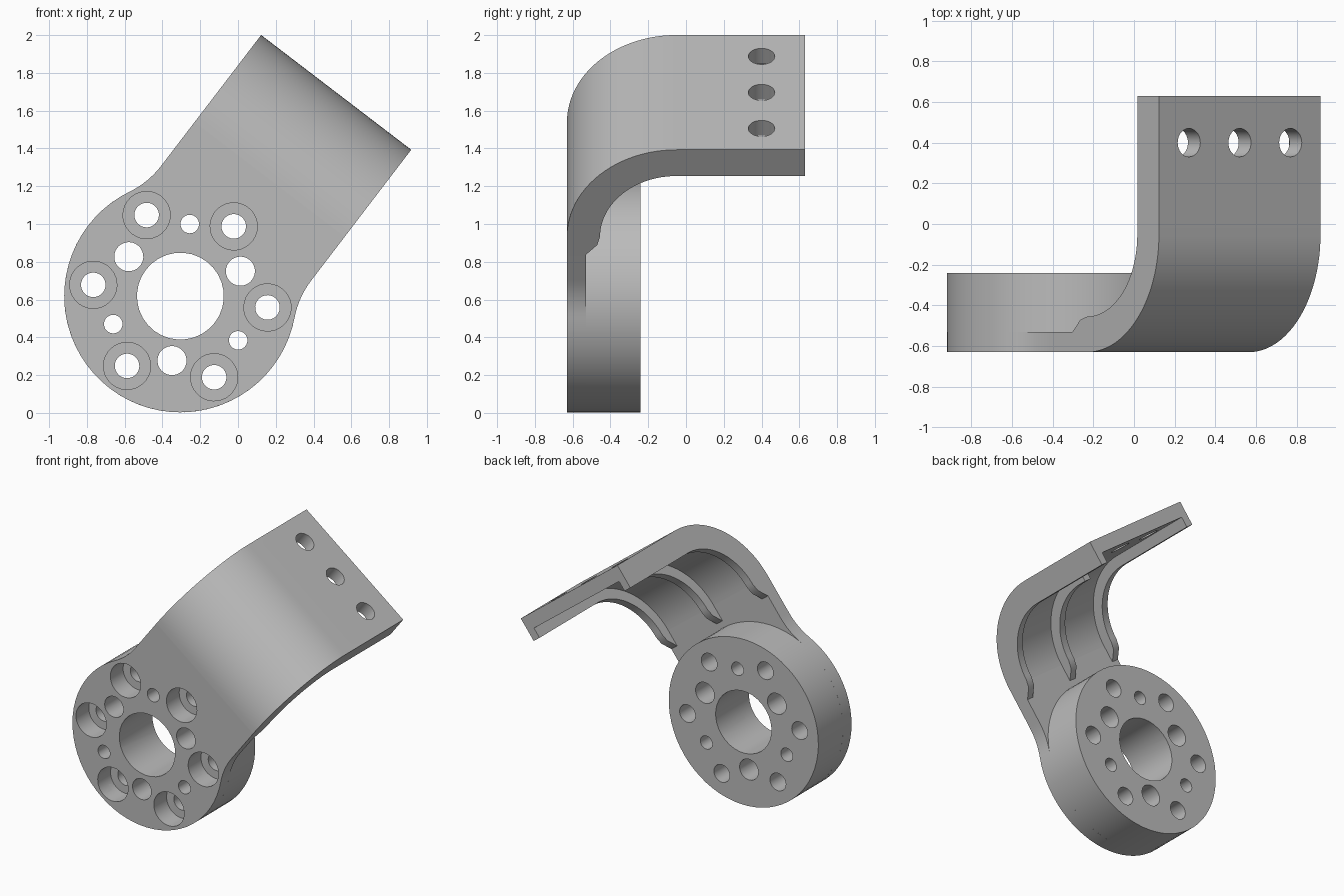
import bpy, bmesh
from math import cos, sin, radians, pi, hypot, atan2, degrees
from mathutils import Matrix, Vector

if "Cube" in bpy.data.objects:
    bpy.data.objects.remove(bpy.data.objects["Cube"])

# Working frame: X across the arm, Z along it, Y depth, origin at the disc centre
PLACE = Matrix.Translation((-0.305, 0, 0.618)) @ Matrix.Rotation(radians(37.4), 4, 'Y')
FRONT, BACK, END = -0.63, -0.24, 0.63
DISC_R, HALF_W, REACH = 0.615, 0.5, 1.358
SKIN, RIB_T, RIB_W = 0.10, 0.175, 0.06
BEND_R, FILLET_R = 0.58, 0.47
BEND_Y, BEND_Z = FRONT + BEND_R, REACH - BEND_R

grey = bpy.data.materials.new("plain grey")
grey.use_nodes = True
grey.diffuse_color = (0.5, 0.5, 0.5, 1)
grey.node_tree.nodes["Principled BSDF"].inputs["Base Color"].default_value = (0.5, 0.5, 0.5, 1)


def arc(cx, cy, r, a0, a1, n):
    return [(cx + r * cos(radians(a0 + (a1 - a0) * i / n)),
             cy + r * sin(radians(a0 + (a1 - a0) * i / n))) for i in range(n + 1)]


def make_object(name, bm):
    bmesh.ops.recalc_face_normals(bm, faces=bm.faces)
    mesh = bpy.data.meshes.new(name)
    bm.to_mesh(mesh)
    bm.free()
    mesh.materials.append(grey)
    obj = bpy.data.objects.new(name, mesh)
    bpy.context.collection.objects.link(obj)
    return obj


def prism(name, profile, axis, start, end):
    """Extrude a profile along X (profile in YZ) or along Y (profile in XZ)."""
    bm = bmesh.new()
    place = (lambda p: (start, p[0], p[1])) if axis == 'X' else (lambda p: (p[0], start, p[1]))
    step = Vector((end - start, 0, 0)) if axis == 'X' else Vector((0, end - start, 0))
    face = bm.faces.new([bm.verts.new(place(p)) for p in profile])
    new = bmesh.ops.extrude_face_region(bm, geom=[face], use_keep_orig=True)
    bmesh.ops.translate(bm, vec=step, verts=[v for v in new["geom"] if isinstance(v, bmesh.types.BMVert)])
    return make_object(name, bm)


def cutter(name, holes, axis):
    """Cylinders given as (centre, radius, length)."""
    bm = bmesh.new()
    turn = Matrix.Rotation(pi / 2, 4, 'X') if axis == 'Y' else Matrix()
    for centre, r, length in holes:
        bmesh.ops.create_cone(bm, cap_ends=True, segments=32, radius1=r, radius2=r, depth=length,
                              matrix=Matrix.Translation(centre) @ turn)
    obj = make_object(name, bm)
    obj.hide_render = True
    return obj


def cut(obj, tools):
    bpy.context.view_layer.objects.active = obj
    for tool in tools:
        mod = obj.modifiers.new("holes", 'BOOLEAN')
        mod.operation, mod.solver, mod.object = 'DIFFERENCE', 'EXACT', tool
        bpy.ops.object.modifier_apply(modifier=mod.name)


# Front plate: round base flowing through concave fillets into the arm
fx = HALF_W + FILLET_R
fz = ((DISC_R + FILLET_R) ** 2 - fx ** 2) ** 0.5
t = degrees(atan2(fz, fx))
outline = [(HALF_W, BEND_Z), (-HALF_W, BEND_Z)]
outline += arc(-fx, fz, FILLET_R, 0, -t, 8)
outline += arc(0, 0, DISC_R, 180 - t, 360 + t, 44)[1:-1]
outline += arc(fx, fz, FILLET_R, 180 + t, 180, 8)
front_plate = prism("front_plate", outline, 'Y', FRONT, FRONT + SKIN)

# Thick disc behind the plate
disc = prism("mounting_disc", arc(0, 0, DISC_R, 0, 360, 64)[:-1], 'Y', FRONT + SKIN, BACK)

# Bent arm
outer = arc(BEND_Y, BEND_Z, BEND_R, 180, 90, 24)
inner = arc(BEND_Y, BEND_Z, BEND_R - SKIN, 90, 180, 24)
arm = prism("bent_arm", outer + [(END, REACH), (END, REACH - SKIN)] + inner,
            'X', -HALF_W, HALF_W)


# Stiffening ribs inside the bend
def rib(name, x, end):
    lower = arc(BEND_Y, BEND_Z, BEND_R - RIB_T, 90, 180, 24)
    foot = [(FRONT + 0.16, BEND_Z - 0.055), (FRONT + SKIN, BEND_Z - 0.12)]
    back = inner[::-1]
    tip = [(end, REACH - SKIN), (end, REACH - RIB_T)]
    return prism(name, back + tip + lower + foot, 'X', x - RIB_W / 2, x + RIB_W / 2)


edge = HALF_W - RIB_W / 2
ribs = [rib("left_rib", edge, END), rib("right_rib", -edge, END),
        rib("middle_rib", 0, BEND_Y + 0.06)]


# Hole patterns around the disc
def ring(count, first, pitch, r, y=-0.4, length=1.0):
    angles = [radians(first + 360 * i / count) for i in range(count)]
    return [((pitch * cos(a), y, pitch * sin(a)), r, length) for a in angles]


through = cutter("through_hole_cutter", ring(1, 0, 0, 0.23) + ring(6, 30, 0.465, 0.065)
                 + ring(3, 60, 0.344, 0.077) + ring(3, 0, 0.385, 0.049), 'Y')
bores = cutter("counterbore_cutter", ring(6, 30, 0.465, 0.125, FRONT, 0.3), 'Y')
arm_holes = cutter("arm_hole_cutter",
                   [((x, 0.4, REACH), 0.07, 1.0) for x in (-0.314, 0, 0.314)], 'Z')
cut(front_plate, [through, bores])
cut(disc, [through, bores])
cut(arm, [arm_holes])
for tool in (through, bores, arm_holes):
    bpy.data.objects.remove(tool)

# Turn the bracket into place and shade
parts = [front_plate, disc, arm] + ribs
bpy.ops.object.select_all(action='DESELECT')
for obj in parts:
    obj.data.transform(PLACE)
    obj.select_set(True)
bpy.context.view_layer.objects.active = arm
bpy.ops.object.shade_smooth_by_angle(angle=radians(30))
